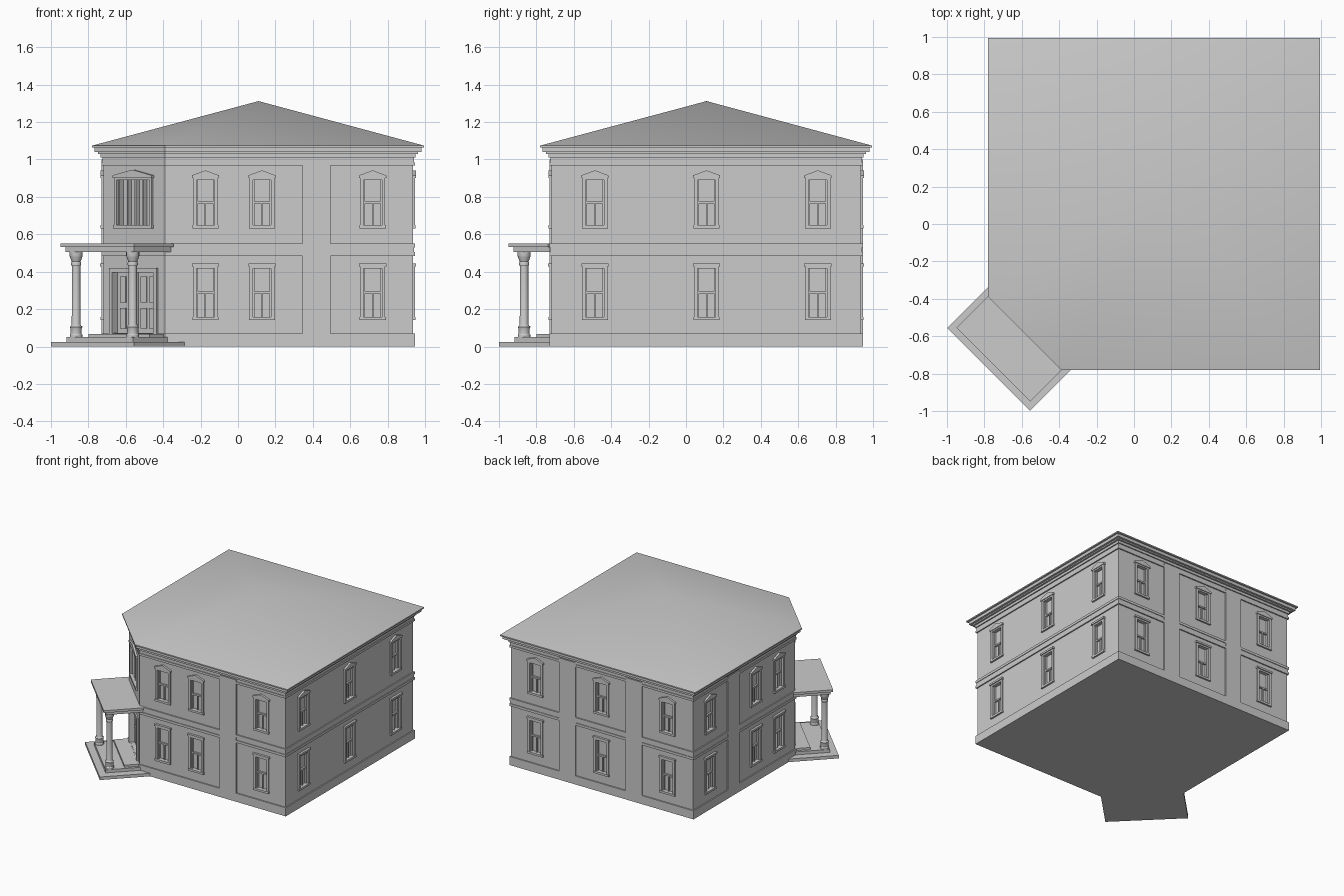
import bpy, bmesh, math
from mathutils import Matrix, Vector

if "Cube" in bpy.data.objects:
    bpy.data.objects.remove(bpy.data.objects["Cube"])

R2 = math.sqrt(2)

def finish(bm, name, mat=None):
    if mat is not None:
        bm.transform(mat)
    bmesh.ops.recalc_face_normals(bm, faces=bm.faces[:])
    me = bpy.data.meshes.new(name)
    bm.to_mesh(me)
    bm.free()
    ob = bpy.data.objects.new(name, me)
    bpy.context.collection.objects.link(ob)
    return ob

def box(bm, x0, x1, y0, y1, z0, z1):
    m = Matrix.Translation(((x0+x1)/2, (y0+y1)/2, (z0+z1)/2)) @ Matrix.Diagonal((x1-x0, y1-y0, z1-z0, 1))
    bmesh.ops.create_cube(bm, size=1, matrix=m)

def extrude(bm, pts, vec):
    f = bm.faces.new([bm.verts.new(p) for p in pts])
    r = bmesh.ops.extrude_face_region(bm, geom=[f])
    bmesh.ops.translate(bm, vec=vec, verts=[v for v in r['geom'] if isinstance(v, bmesh.types.BMVert)])

def footprint(o, z):
    a, b, c = -0.73 - o, 0.945 + o, -0.39
    return [(c, a, z), (b, a, z), (b, b, z), (a, b, z), (a, c, z)]

def layers(name, rows):
    bm = bmesh.new()
    for z0, z1, o in rows:
        extrude(bm, footprint(o, z0), (0, 0, z1 - z0))
    return finish(bm, name)

def frame(x, y, nx, ny):
    # local x along the wall, local y outward, z up
    n = Vector((nx, ny, 0)).normalized()
    m = Matrix(((n.y, n.x, 0, x), (-n.x, n.y, 0, y), (0, 0, 1, 0), (0, 0, 0, 1)))
    return m

# Walls, mouldings and cornice
walls = layers("walls", [(0, 1.07, -0.01)])
layers("plinth", [(0, 0.07, 0)])
layers("floor_band", [(0.485, 0.505, 0.0), (0.505, 0.53, -0.005), (0.53, 0.55, 0.0)])
layers("frieze", [(0.967, 0.985, 0), (0.985, 1.01, -0.005), (1.01, 1.04, 0.004)])
layers("cornice", [(1.03, 1.045, 0.018), (1.04, 1.066, 0.036)])

# Roof
bm = bmesh.new()
low = [bm.verts.new(p) for p in footprint(0.05, 1.064)]
rim = [bm.verts.new(p) for p in footprint(0.05, 1.074)]
top = bm.verts.new((0.11, 0.11, 1.312))
bm.faces.new(low)
for i in range(5):
    j = (i + 1) % 5
    bm.faces.new((low[i], low[j], rim[j], rim[i]))
    bm.faces.new((rim[i], rim[j], top))
roof = finish(bm, "roof")
bpy.context.view_layer.objects.active = roof
roof.select_set(True)
bpy.ops.object.shade_smooth_by_angle(angle=math.radians(30))

# Flat pilaster strips between the wall panels
A, B = -0.72, 0.935
bm = bmesh.new()
box(bm, 0.345, 0.495, A - 0.01, A + 0.02, 0.05, 1.0)
box(bm, A - 0.01, A + 0.02, 0.345, 0.495, 0.05, 1.0)
for x0, x1 in ((0.345, 0.495), (-0.26, -0.11)):
    box(bm, x0, x1, B - 0.02, B + 0.01, 0.05, 1.0)
finish(bm, "wall_strips")

cutter = bmesh.new()

def cut(mat, hw, depth, z0, z1):
    t = bmesh.new()
    box(t, -hw, hw, -depth, 0.05, z0, z1)
    t.transform(mat)
    me = bpy.data.meshes.new("tmp")
    t.to_mesh(me)
    t.free()
    cutter.from_mesh(me)
    bpy.data.meshes.remove(me)

def window(name, mat, z0, z1, hw, peak, depth=0.02, bars=(0,), rail=True):
    """Cased window: jambs, sill, head and sash bars; peak > 0 gives a pediment."""
    cut(mat, hw - 0.015, depth, z0 + 0.01, z1 - 0.01)
    bm = bmesh.new()
    for s in (-1, 1):
        xs = sorted((s * hw, s * (hw - 0.018)))
        box(bm, *xs, -depth, 0.01, z0, z1)
        xs = sorted((s * (hw - 0.018), s * (hw - 0.026)))
        box(bm, *xs, -depth, -0.006, z0, z1)
    box(bm, -hw - 0.003, hw + 0.003, -depth, 0.014, z0 - 0.003, z0 + 0.014)
    box(bm, -hw, hw, -depth, 0.01, z1 - 0.016, z1)
    if peak:
        h, e = hw + 0.006, z1 + 0.01
        extrude(bm, [(-h, -0.005, z1 - 0.004), (h, -0.005, z1 - 0.004), (h, -0.005, e),
                     (0, -0.005, peak), (-h, -0.005, e)], (0, 0.021, 0))
    else:
        box(bm, -hw - 0.006, hw + 0.006, -0.005, 0.018, z1 - 0.003, z1 + 0.012)
    zm = (z0 + z1) / 2
    if rail:
        box(bm, -hw + 0.015, hw - 0.015, -depth, -0.006, zm - 0.006, zm + 0.006)
    for b in bars:
        box(bm, b - 0.004, b + 0.004, -depth, -0.008, z0, z1 if not rail else zm)
    finish(bm, name, mat)

# Windows on the four straight walls, two storeys
sides = {
    "front": [frame(u, A, 0, -1) for u in (-0.174, 0.128, 0.72)],
    "left": [frame(A, u, -1, 0) for u in (-0.174, 0.128, 0.72)],
    "back": [frame(u, B, 0, 1) for u in (-0.49, 0.11, 0.71)],
    "right": [frame(B, u, 1, 0) for u in (-0.487, 0.11, 0.705)],
}
for side, mats in sides.items():
    for i, m in enumerate(mats):
        window(f"{side}_lower_window_{i+1}", m, 0.145, 0.432, 0.067, 0)
        window(f"{side}_upper_window_{i+1}", m, 0.635, 0.905, 0.067, 0.942)

# Corner face: paired window above, double door below
corner = frame(-0.555, -0.555, -1, -1)
window("corner_window", corner, 0.635, 0.905, 0.142, 0.945, 0.035, (-0.058, 0, 0.058), False)
cut(corner, 0.165, 0.04, 0.072, 0.405)
bm = bmesh.new()
for s in (-1, 1):
    box(bm, *sorted((s * 0.18, s * 0.155)), -0.04, 0.012, 0.07, 0.42)
box(bm, -0.155, 0.155, -0.04, 0.012, 0.397, 0.42)
finish(bm, "door_frame", corner)
for s, side in ((-1, "right"), (1, "left")):
    bm = bmesh.new()
    box(bm, *sorted((s * 0.003, s * 0.155)), -0.041, -0.03, 0.072, 0.397)
    for z0, z1 in ((0.095, 0.205), (0.235, 0.375)):
        for a, b in ((0.025, 0.068), (0.088, 0.132)):
            box(bm, *sorted((s * a, s * b)), -0.035, -0.024, z0, z1)
    finish(bm, "door_leaf_" + side, corner)

# Cut the openings into the walls
cut_ob = finish(cutter, "opening_cutter")
cut_ob.hide_render = True
mod = walls.modifiers.new("openings", 'BOOLEAN')
mod.operation, mod.object, mod.solver = 'DIFFERENCE', cut_ob, 'EXACT'
bpy.context.view_layer.objects.active = walls
bpy.ops.object.modifier_apply(modifier=mod.name)
bpy.data.objects.remove(cut_ob)

# Porch: local origin at the model centre, y is distance out along the diagonal
porch = frame(0, 0, -1, -1)

def slabs(name, rows):
    bm = bmesh.new()
    for hw, y0, y1, z0, z1 in rows:
        box(bm, -hw, hw, y0, y1, z0, z1)
    return finish(bm, name, porch)

slabs("porch_steps", [(0.313, 0.715, 1.1, 0, 0.025), (0.25, 0.75, 1.045, 0.02, 0.05),
                      (0.23, 0.74, 0.9, 0.045, 0.068)])
slabs("porch_roof", [(0.26, 0.76, 1.045, 0.505, 0.532), (0.279, 0.765, 1.064, 0.532, 0.551)])

# Turned columns
prof = [(0, 0.05), (0.034, 0.05), (0.034, 0.062), (0.03, 0.068), (0.03, 0.095), (0.034, 0.105),
        (0.026, 0.112), (0.0235, 0.12), (0.0225, 0.43), (0.027, 0.437), (0.027, 0.447),
        (0.024, 0.455), (0.033, 0.478), (0.035, 0.485), (0.035, 0.507), (0, 0.507)]
for s, side in ((-1, "right"), (1, "left")):
    bm = bmesh.new()
    vs = [bm.verts.new((r, 0, z)) for r, z in prof]
    es = [bm.edges.new(p) for p in zip(vs, vs[1:])]
    bmesh.ops.spin(bm, geom=vs + es, cent=(0, 0, 0), axis=(0, 0, 1), angle=2 * math.pi, steps=16)
    bmesh.ops.remove_doubles(bm, verts=bm.verts[:], dist=1e-5)
    bm.transform(Matrix.Translation((s * 0.214, 1.01, 0)))
    col = finish(bm, "porch_column_" + side, porch)
    bpy.ops.object.select_all(action='DESELECT')
    bpy.context.view_layer.objects.active = col
    col.select_set(True)
    bpy.ops.object.shade_smooth_by_angle(angle=math.radians(30))
